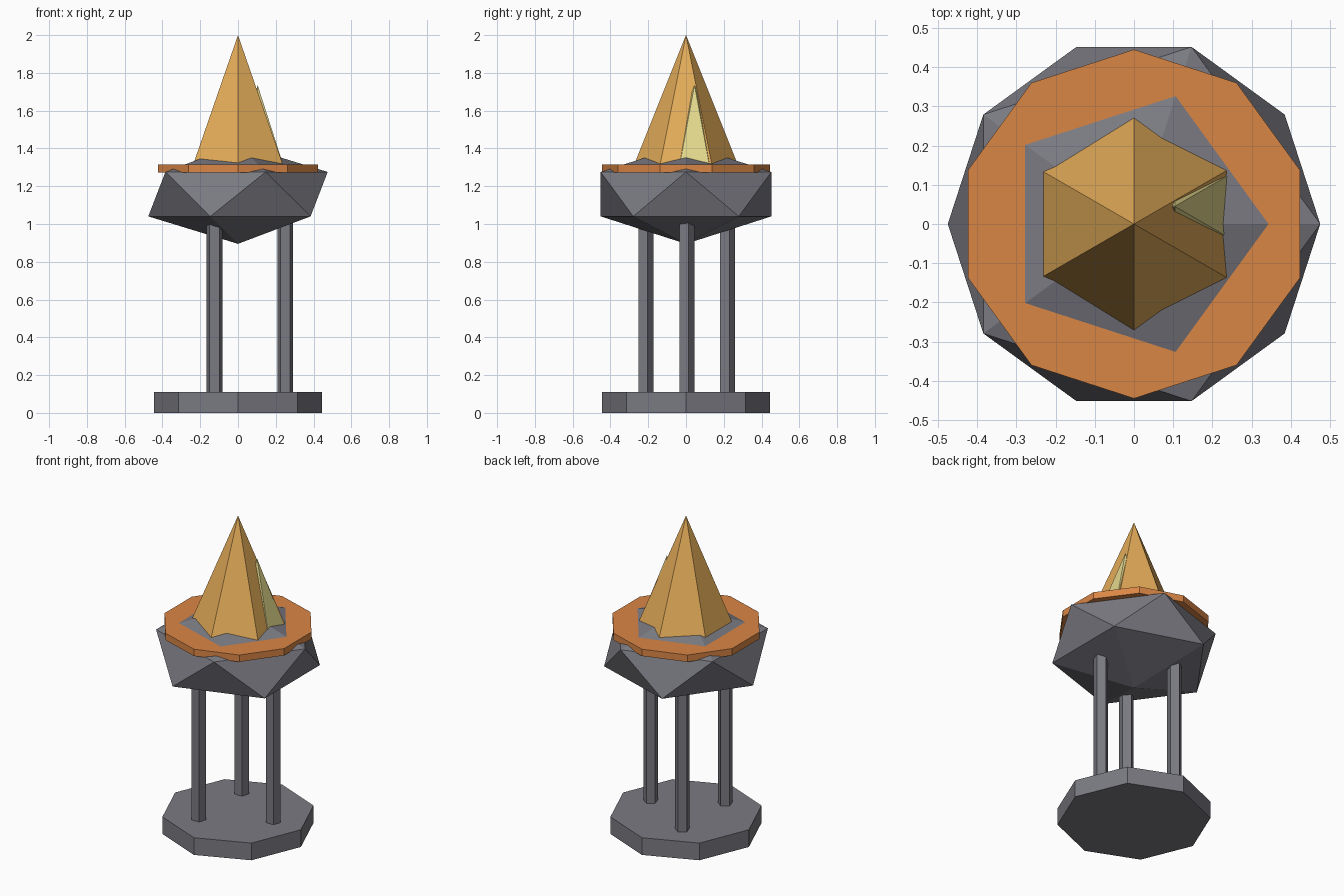
import bpy, math

if "Cube" in bpy.data.objects:
    bpy.data.objects.remove(bpy.data.objects["Cube"])


def material(name, r, g, b):
    """Flat colour given as 0-255 sRGB, stored as linear."""
    lin = [((c / 255 + 0.055) / 1.055) ** 2.4 for c in (r, g, b)]
    m = bpy.data.materials.new(name)
    m.diffuse_color = (*lin, 1)
    m.use_nodes = True
    m.node_tree.nodes["Principled BSDF"].inputs["Base Color"].default_value = m.diffuse_color
    return m


stone = material("grey stone", 122, 122, 130)
copper = material("copper orange", 218, 134, 69)
amber = material("amber flame", 228, 172, 89)
yellow = material("pale yellow flame", 228, 216, 140)


def finish(name, mat):
    ob = bpy.context.object
    ob.name = name
    ob.data.materials.append(mat)
    return ob


def prism(name, sides, radius, z0, z1, mat, x=0, y=0):
    bpy.ops.mesh.primitive_cylinder_add(vertices=sides, radius=radius, depth=z1 - z0,
                                        location=(x, y, (z0 + z1) / 2))
    return finish(name, mat)


def spike(name, radius, z0, z1, mat, x=0, y=0):
    bpy.ops.mesh.primitive_cone_add(vertices=6, radius1=radius, radius2=0, depth=z1 - z0,
                                    location=(x, y, (z0 + z1) / 2))
    return finish(name, mat)


# Octagonal foot
prism("base", 8, 0.445, 0, 0.11, stone)

# Three five-sided legs
for i in range(3):
    a = math.radians(120 * i)
    prism(f"leg_{i + 1}", 5, 0.044, 0.09, 1.06, stone,
          0.25 * math.cos(a), 0.25 * math.sin(a))

# Faceted bowl: a squashed icosahedron
bpy.ops.mesh.primitive_ico_sphere_add(subdivisions=1, radius=1, location=(0, 0, 1.158))
bowl = finish("bowl", stone)
bowl.scale = (0.531, 0.531, 0.263)

# Ten-sided rim band
prism("rim", 10, 0.445, 1.272, 1.316, copper)

# Main flame and the small flame at its right side
spike("main_flame", 0.30, 1.25, 2.0, amber)
spike("small_flame", 0.18, 1.25, 1.735, yellow, 0.104, 0.045)
